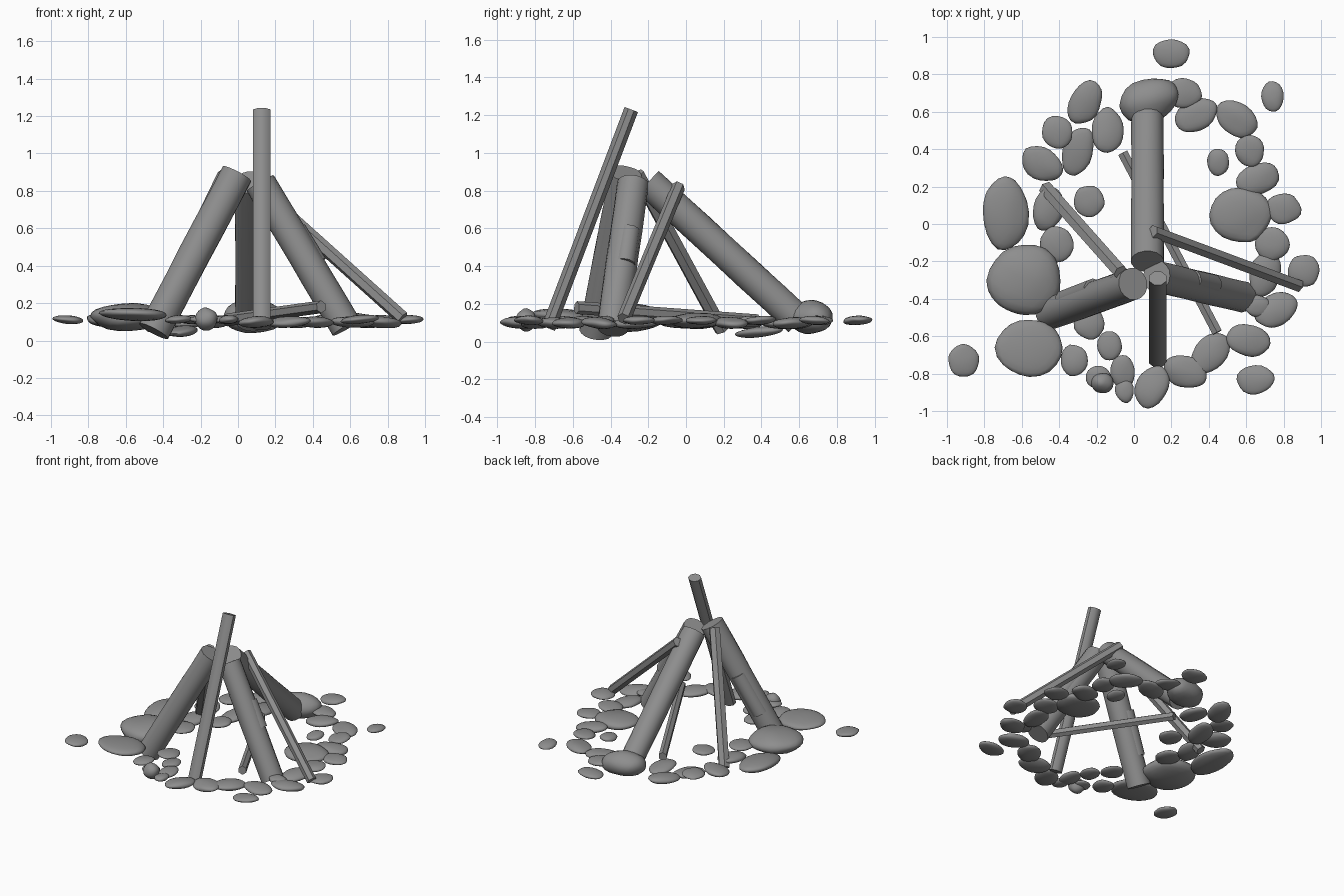
import bpy
import bmesh
import math
import random
from mathutils import Matrix, Vector, noise

random.seed(4)

# Remove the default cube only
default_cube = bpy.data.objects.get("Cube")
if default_cube:
    bpy.data.objects.remove(default_cube, do_unlink=True)

# One grey for wood and stone
grey = bpy.data.materials.new("plain grey")
grey.use_nodes = True
colour = (0.27, 0.27, 0.27, 1)
grey.diffuse_color = colour
grey.node_tree.nodes["Principled BSDF"].inputs["Base Color"].default_value = colour


def finish(bm, name, sharp_angle):
    """Turn a bmesh into a shaded, coloured object."""
    bmesh.ops.recalc_face_normals(bm, faces=bm.faces)
    mesh = bpy.data.meshes.new(name)
    bm.to_mesh(mesh)
    bm.free()
    mesh.materials.append(grey)
    obj = bpy.data.objects.new(name, mesh)
    bpy.context.collection.objects.link(obj)
    bpy.ops.object.select_all(action="DESELECT")
    obj.select_set(True)
    bpy.context.view_layer.objects.active = obj
    bpy.ops.object.shade_smooth_by_angle(angle=math.radians(sharp_angle))
    return obj


def pole(name, top, bottom, width, depth, sides, rough=0.0):
    """Closed wooden pole between two points, slightly uneven along its length."""
    top, bottom = Vector(top), Vector(bottom)
    axis = (bottom - top).normalized()
    across = axis.cross(Vector((0, 0, 1))).normalized()
    up = across.cross(axis)
    bm = bmesh.new()
    rings = []
    steps = 6 if rough else 1
    for step in range(steps + 1):
        centre = top.lerp(bottom, step / steps)
        ring = []
        for side in range(sides):
            turn = math.tau * (side + 0.5) / sides
            swell = 1 + random.uniform(-rough, rough)
            offset = across * math.cos(turn) * width + up * math.sin(turn) * depth
            ring.append(bm.verts.new(centre + offset * swell))
        rings.append(ring)
    for upper, lower in zip(rings, rings[1:]):
        for side in range(sides):
            after = (side + 1) % sides
            bm.faces.new((upper[side], upper[after], lower[after], lower[side]))
    bm.faces.new(rings[0])
    bm.faces.new(rings[-1])
    return finish(bm, name, 40)


def stone(name, centre, radii, turn=0.0, tilt=5.0):
    """Flattened river stone with an irregular outline."""
    bm = bmesh.new()
    bmesh.ops.create_icosphere(bm, subdivisions=3, radius=1)
    seed = Vector([random.uniform(0, 50) for _ in range(3)])
    for vert in bm.verts:
        vert.co *= 1 + 0.12 * noise.noise(vert.co * 1.1 + seed)
    lean = [math.radians(random.uniform(-tilt, tilt)) for _ in "xy"]
    placing = (
        Matrix.Translation(centre)
        @ Matrix.Rotation(lean[0], 4, "X")
        @ Matrix.Rotation(lean[1], 4, "Y")
        @ Matrix.Rotation(math.radians(turn), 4, "Z")
        @ Matrix.Diagonal((*radii, 1))
    )
    bmesh.ops.transform(bm, matrix=placing, verts=bm.verts)
    return finish(bm, name, 60)


# Three thick logs leaning together
pole("back_log", (0.072, -0.2, 0.845), (0.072, 0.6, 0.11), 0.088, 0.084, 16, 0.02)
pole("right_log", (-0.005, -0.32, 0.89), (-0.45, -0.48, 0.05), 0.087, 0.087, 16, 0.02)
pole("left_log", (0.12, -0.28, 0.84), (0.58, -0.39, 0.07), 0.084, 0.084, 16, 0.02)

# Worn bulges on two of the logs
pole("right_log_bulge", (-0.215, -0.35, 0.53), (-0.37, -0.41, 0.24), 0.06, 0.06, 10)
pole("left_log_bulge", (0.31, -0.3, 0.59), (0.42, -0.325, 0.41), 0.058, 0.058, 10)

# Thinner sticks
pole("front_stick", (0.127, -0.29, 1.23), (0.127, -0.73, 0.07), 0.051, 0.041, 8)
pole("left_stick", (0.1, -0.04, 0.82), (0.88, -0.33, 0.12), 0.036, 0.038, 6)
pole("right_stick", (-0.07, -0.26, 0.89), (-0.47, 0.19, 0.06), 0.042, 0.038, 6)
pole("fallen_stick", (-0.06, 0.38, 0.11), (0.445, -0.58, 0.18), 0.031, 0.034, 6)

# Large stones: position, radii, then direction of the long axis
boulders = [
    (0.08, 0.66, 0.13, 0.165, 0.115, 0.09, 18),
    (-0.59, -0.3, 0.125, 0.195, 0.195, 0.075, 0),
    (-0.56, -0.66, 0.14, 0.175, 0.155, 0.035, 0),
    (-0.69, 0.06, 0.11, 0.12, 0.195, 0.04, 0),
    (0.57, 0.05, 0.11, 0.165, 0.15, 0.04, 0),
]
for x, y, z, *radii, turn in boulders:
    stone("large_stone", (x, y, z), radii, turn, 3)

# Oval stones: x, y, direction of the long axis
ovals = [
    (0.33, 0.58, 25), (0.55, 0.56, -35), (0.66, 0.24, 25),
    (0.7, -0.27, 80), (0.76, -0.46, 30), (0.61, -0.62, -10),
    (0.41, -0.69, 50), (0.27, -0.79, -15), (0.1, -0.87, 65),
    (-0.46, 0.08, 75), (-0.49, 0.32, -30), (-0.26, 0.65, 65),
    (-0.14, 0.5, 90),
]
for x, y, turn in ovals:
    stone("oval_stone", (x, y, 0.098), (0.12, 0.085, 0.03), turn)

# Pebbles: x, y, radius along x, radius along y
pebbles = [
    (0.2, 0.91, 0.098, 0.08), (0.26, 0.7, 0.105, 0.08),
    (0.74, 0.68, 0.06, 0.08), (0.62, 0.39, 0.08, 0.083),
    (0.45, 0.33, 0.06, 0.075), (0.8, 0.08, 0.093, 0.083),
    (0.74, -0.11, 0.093, 0.09), (0.91, -0.25, 0.085, 0.088),
    (0.66, -0.44, 0.07, 0.06), (0.65, -0.83, 0.103, 0.078),
    (-0.06, -0.79, 0.065, 0.09), (-0.05, -0.89, 0.05, 0.065),
    (-0.13, -0.65, 0.065, 0.08), (-0.32, -0.73, 0.073, 0.085),
    (-0.91, -0.73, 0.083, 0.088), (-0.41, -0.11, 0.09, 0.098),
    (-0.24, 0.12, 0.083, 0.085), (-0.41, 0.49, 0.083, 0.088),
    (-0.19, -0.82, 0.065, 0.06), (-0.24, -0.53, 0.08, 0.09),
]
for x, y, *radii in pebbles:
    stone("pebble", (x, y, 0.112), (*radii, 0.023))

# One pebble standing on edge and one stone sunk low
stone("upright_pebble", (-0.17, -0.85, 0.115), (0.06, 0.055, 0.06))
stone("sunken_stone", (-0.3, 0.39, 0.05), (0.135, 0.08, 0.028), 72)
